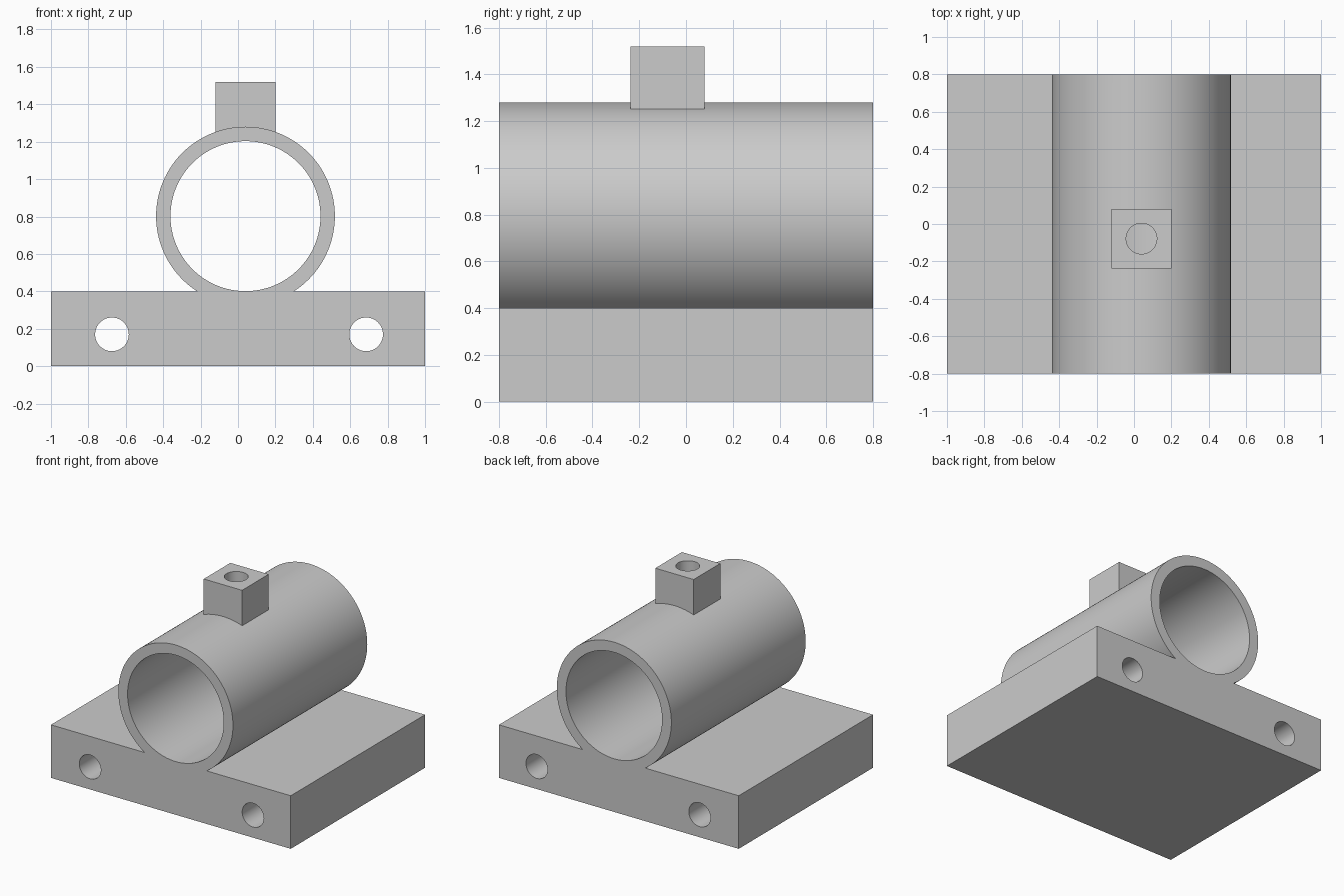
import bpy
import math

if "Cube" in bpy.data.objects:
    bpy.data.objects.remove(bpy.data.objects["Cube"], do_unlink=True)

steel = bpy.data.materials.new("plain_grey")
steel.use_nodes = True
GREY = (0.6, 0.6, 0.6, 1)
steel.diffuse_color = GREY
steel.node_tree.nodes["Principled BSDF"].inputs["Base Color"].default_value = GREY

AXIS_X, AXIS_Z = 0.04, 0.802      # centre line of the tube
ALONG_Y = (math.pi / 2, 0, 0)


def finish(name):
    obj = bpy.context.object
    obj.name = obj.data.name = name
    obj.data.materials.append(steel)
    return obj


def box(name, low, high):
    bpy.ops.mesh.primitive_cube_add(
        size=1, location=[(a + b) / 2 for a, b in zip(low, high)])
    obj = finish(name)
    obj.scale = [b - a for a, b in zip(low, high)]
    bpy.ops.object.transform_apply(location=False, rotation=False, scale=True)
    return obj


def cylinder(name, radius, depth, centre, rotation=(0, 0, 0), sides=96):
    bpy.ops.mesh.primitive_cylinder_add(
        vertices=sides, radius=radius, depth=depth, location=centre, rotation=rotation)
    return finish(name)


def combine(target, tool, operation):
    """Apply a boolean and drop the tool."""
    tool.hide_render = True
    mod = target.modifiers.new(operation.lower(), 'BOOLEAN')
    mod.operation, mod.object, mod.solver = operation, tool, 'EXACT'
    bpy.context.view_layer.objects.active = target
    bpy.ops.object.modifier_apply(modifier=mod.name)
    bpy.data.objects.remove(tool, do_unlink=True)


# Base plate, tube and top boss fused into one body
body = box("bearing_bracket", (-1, -0.8, 0), (1, 0.8, 0.4))
combine(body, cylinder("tube", 0.478, 1.6, (AXIS_X, 0, AXIS_Z), ALONG_Y, 128), 'UNION')
combine(body, box("oil_boss", (-0.12, -0.237, 1), (0.2, 0.08, 1.52)), 'UNION')

# Main bore
combine(body, cylinder("bore", 0.401, 2, (AXIS_X, 0, AXIS_Z), ALONG_Y, 128), 'DIFFERENCE')

# Mounting holes running front to back through the base
for x in (-0.674, 0.685):
    combine(body, cylinder("mounting_hole", 0.09, 2, (x, 0, 0.17), ALONG_Y, 64), 'DIFFERENCE')

# Oil hole from the boss down into the bore
combine(body, cylinder("oil_hole", 0.082, 0.8, (AXIS_X, -0.078, 1.3)), 'DIFFERENCE')

# Smooth curved walls, crisp edges
bpy.ops.object.select_all(action='DESELECT')
body.select_set(True)
bpy.context.view_layer.objects.active = body
bpy.ops.object.shade_smooth_by_angle(angle=math.radians(25))
